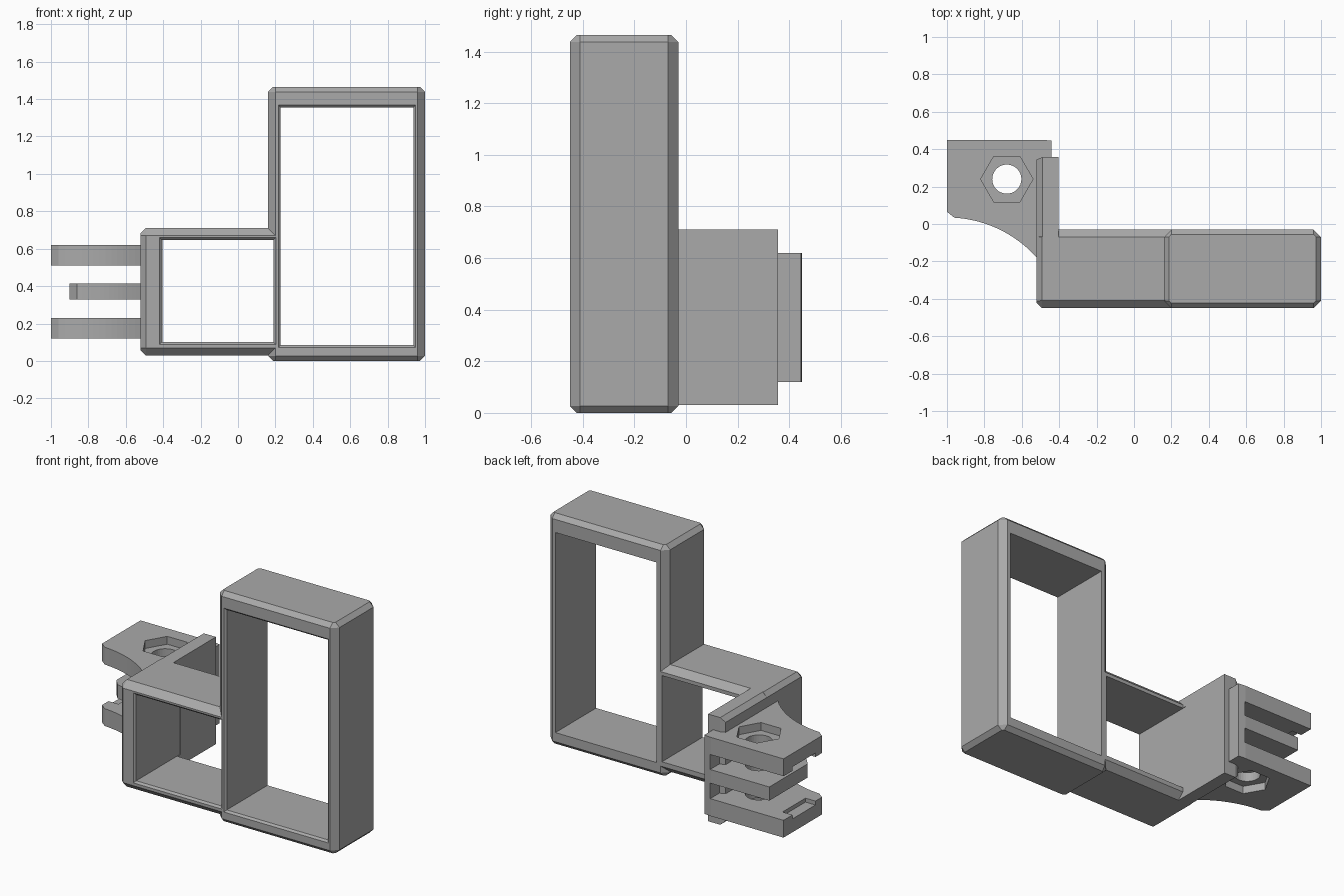
import bpy, bmesh, math
from itertools import product

cube = bpy.data.objects.get("Cube")
if cube:
    bpy.data.objects.remove(cube, do_unlink=True)

grey = bpy.data.materials.new("plain grey")
COLOUR = (0.4, 0.4, 0.4, 1)
grey.use_nodes = True
grey.diffuse_color = COLOUR
grey.node_tree.nodes["Principled BSDF"].inputs["Base Color"].default_value = COLOUR


def finish(name, bm):
    bmesh.ops.recalc_face_normals(bm, faces=bm.faces)
    mesh = bpy.data.meshes.new(name)
    bm.to_mesh(mesh)
    bm.free()
    mesh.materials.append(grey)
    obj = bpy.data.objects.new(name, mesh)
    bpy.context.scene.collection.objects.link(obj)
    return obj


def hull(name, points):
    bm = bmesh.new()
    verts = [bm.verts.new(p) for p in points]
    bmesh.ops.convex_hull(bm, input=verts)
    bmesh.ops.dissolve_limit(bm, angle_limit=0.01, verts=bm.verts, edges=bm.edges)
    return finish(name, bm)


def box(name, x, y, z):
    return hull(name, list(product(x, y, z)))


def prism(name, outline, z0, z1):
    bm = bmesh.new()
    face = bm.faces.new([bm.verts.new((x, y, z0)) for x, y in outline])
    new = bmesh.ops.extrude_face_region(bm, geom=[face])["geom"]
    bmesh.ops.translate(bm, vec=(0, 0, z1 - z0),
                        verts=[v for v in new if isinstance(v, bmesh.types.BMVert)])
    return finish(name, bm)


def ngon(cx, cy, r, n):
    return [(cx + r * math.cos(math.tau * i / n), cy + r * math.sin(math.tau * i / n))
            for i in range(n)]


def octagon(u, v, inset, cut):
    """Corner-cut rectangle."""
    u0, u1, v0, v1 = u[0] + inset, u[1] - inset, v[0] + inset, v[1] - inset
    return [p for a, s in ((u0, 1), (u1, -1)) for b, t in ((v0, 1), (v1, -1))
            for p in ((a + s * cut, b), (a, b + t * cut))]


def combine(target, tools, operation):
    for tool in tools:
        mod = target.modifiers.new("bool", "BOOLEAN")
        mod.operation, mod.solver, mod.object = operation, "EXACT", tool
        deps = bpy.context.evaluated_depsgraph_get()
        mesh = bpy.data.meshes.new_from_object(target.evaluated_get(deps))
        target.modifiers.clear()
        target.data = mesh
        bpy.data.objects.remove(tool, do_unlink=True)


# Tall frame: corner-cut column with bevelled ends
FRONT, BACK, EDGE, CUT = -0.45, -0.03, 0.027, 0.04
DEPTH = (FRONT, BACK)
tall_x, tall_z = (0.16, 1.0), (0, 1.465)
frame = hull("double_frame", [
    (x, y, z) for z, inset, cut in ((tall_z[0], EDGE, 0.012), (tall_z[0] + EDGE, 0, CUT),
                                    (tall_z[1] - EDGE, 0, CUT), (tall_z[1], EDGE, 0.012))
    for x, y in octagon(tall_x, DEPTH, inset, cut)])

# Short frame: the same idea lying along x
short_z = (0.03, 0.71)
short = hull("short_frame", [
    (x, y, z) for x, inset, cut in ((-0.52, EDGE, 0.012), (-0.52 + EDGE, 0, CUT), (0.21, 0, CUT))
    for y, z in octagon(DEPTH, short_z, inset, cut)])

# Side wall that carries on behind the short frame
z0, z1 = short_z
wall = hull("side_wall", [
    (x, y, z) for y in (-0.2, 0.345)
    for x, z in ((-0.52, z0 + EDGE), (-0.49, z0), (-0.405, z0),
                 (-0.405, z1), (-0.49, z1), (-0.52, z1 - EDGE))
] + list(product((-0.49, -0.405), (0.357,), short_z)))
combine(frame, [short, wall], "UNION")


# Openings with a small lead-in at the front
def opening(x, z):
    lip = 0.012
    through = box("opening", x, (-0.6, 0.0), z)
    flare = hull("flare", [
        (x[i] + (2 * i - 1) * s, y, z[j] + (2 * j - 1) * s)
        for y, s in ((FRONT - lip, 2 * lip), (FRONT + lip, 0))
        for i in (0, 1) for j in (0, 1)])
    return [through, flare]


combine(frame, opening((0.228, 0.938), (0.085, 1.355))
        + opening((-0.408, 0.19), (0.1, 0.647)), "DIFFERENCE")


# Three-pronged hinge mount with a curved underside
def prong_outline(tip):
    cx, cy, r = -1.0, -0.61, 0.645
    start, end, n = tip + 0.04, -0.52, 14
    arc = []
    for i in range(n + 1):
        x = start + (end - start) * i / n
        arc.append((x, cy + math.sqrt(r * r - (x - cx) ** 2)))
    return [(-0.44, 0.445), (-0.49, 0.45), (tip, 0.45), (tip, 0.065)] + arc + [(-0.44, arc[-1][1])]


mount = prism("hinge_mount", [(-0.485, 0.0), (-0.44, 0.0), (-0.44, 0.445), (-0.485, 0.45)],
              0.12, 0.62)
prongs = [prism("prong", prong_outline(tip), low, high)
          for tip, low, high in ((-1.0, 0.12, 0.23), (-0.9, 0.328, 0.415), (-1.0, 0.51, 0.62))]
combine(mount, prongs, "UNION")

# Bolt hole, hexagonal nut recesses and the notches inside the outer tips
bolt = (-0.68, 0.24)
cuts = [prism("bolt_hole", ngon(*bolt, 0.078, 32), 0, 0.8)]
cuts += [prism("nut_recess", ngon(*bolt, 0.14, 6), a, b) for a, b in ((0.57, 0.7), (0.05, 0.17))]
cuts += [box("tip_notch", (-1.1, -0.93), (0.13, 0.36), z) for z in ((0.205, 0.3), (0.45, 0.535))]
combine(mount, cuts, "DIFFERENCE")
